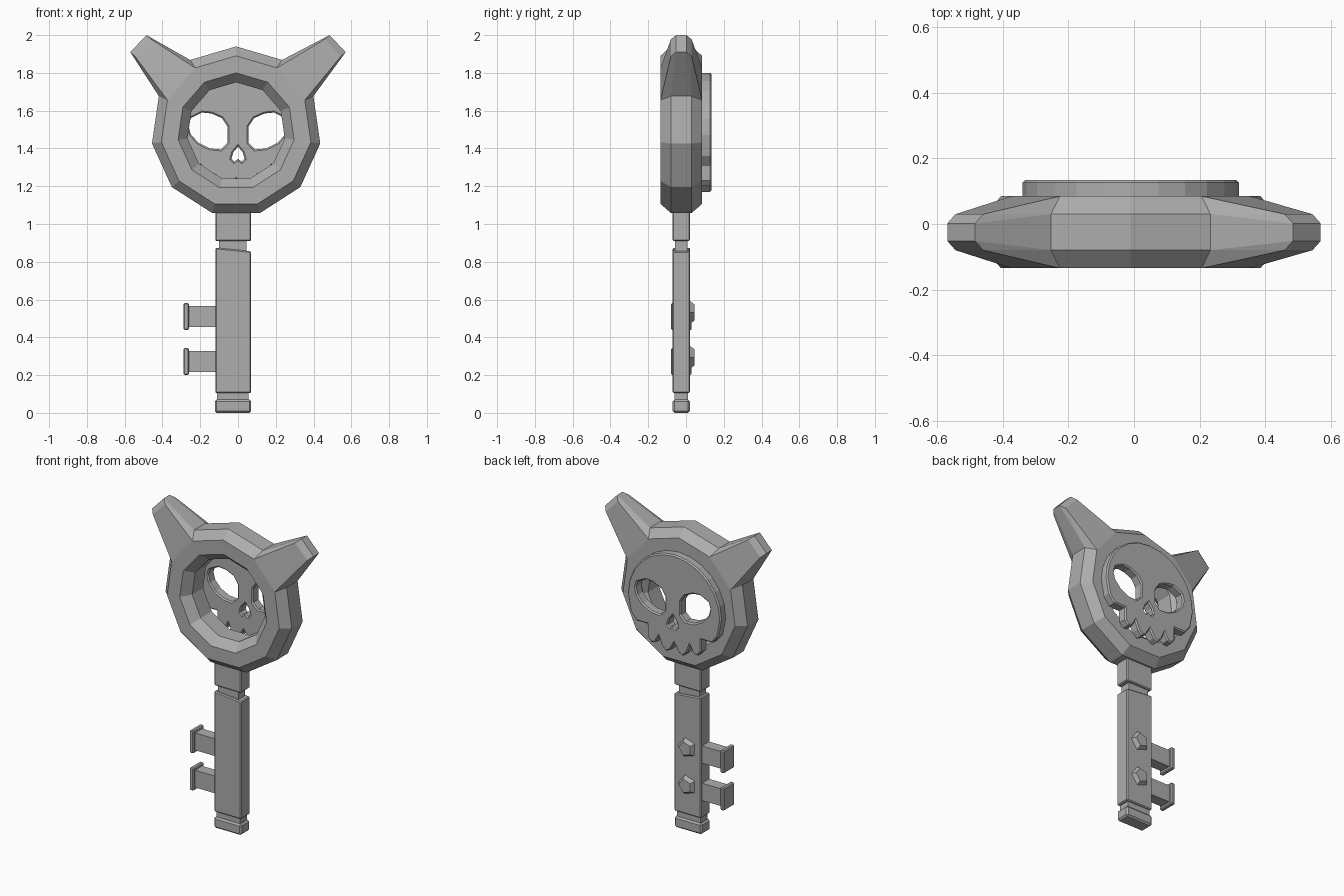
import bpy, bmesh, math
from mathutils import Vector, Matrix

if "Cube" in bpy.data.objects:
    bpy.data.objects.remove(bpy.data.objects["Cube"], do_unlink=True)

metal = bpy.data.materials.new("grey_metal")
metal.use_nodes = True
GREY = (0.42, 0.42, 0.42, 1)
metal.diffuse_color = GREY
metal.node_tree.nodes["Principled BSDF"].inputs["Base Color"].default_value = GREY

MID_Y = -0.025                     # middle plane of the key
CX, CZ = -0.01, 1.49               # centre of the bow ring
SIDES = 11


def finish(name, bm):
    bmesh.ops.recalc_face_normals(bm, faces=bm.faces)
    mesh = bpy.data.meshes.new(name)
    bm.to_mesh(mesh)
    bm.free()
    return add(name, mesh)


def add(name, mesh):
    mesh.materials.clear()
    mesh.materials.append(metal)
    obj = bpy.data.objects.new(name, mesh)
    bpy.context.collection.objects.link(obj)
    return obj


def box(name, x0, x1, z0, z1, half_y, bevel=0.006):
    bm = bmesh.new()
    size = Matrix.Diagonal((x1 - x0, 2 * half_y, z1 - z0, 1))
    place = Matrix.Translation(((x0 + x1) / 2, MID_Y, (z0 + z1) / 2))
    bmesh.ops.create_cube(bm, size=1, matrix=place @ size)
    if bevel:
        bmesh.ops.bevel(bm, geom=bm.edges[:], offset=bevel, segments=1, affect='EDGES')
    return finish(name, bm)


def ring_point(radius, y, step):
    a = math.pi / 2 - step * math.tau / SIDES
    return Vector((CX + radius * math.cos(a), MID_Y + y, CZ + radius * math.sin(a)))


# Bow ring: an octagonal section swept round eleven sides
section = [(0.45, -0.055), (0.45, 0.055), (0.40, 0.11), (0.31, 0.11),
           (0.26, 0.055), (0.26, -0.055), (0.31, -0.11), (0.40, -0.11)]
bm = bmesh.new()
loops = [[bm.verts.new(ring_point(r, y, i)) for r, y in section] for i in range(SIDES)]
for i in range(SIDES):
    a, b = loops[i], loops[(i + 1) % SIDES]
    for j in range(len(section)):
        k = (j + 1) % len(section)
        bm.faces.new((a[j], a[k], b[k], b[j]))
finish("bow_ring", bm)

# Horns: tapered hulls growing out of one side of the ring
for side, name in ((1, "left_horn"), (-1, "right_horn")):
    bm = bmesh.new()
    for s in (-1, 1):
        for step in (1, 2):
            bm.verts.new(ring_point(0.40, s * 0.11, side * step))
            bm.verts.new(ring_point(0.45, s * 0.055, side * step))
        for x, z in ((0.485, 2.0), (0.57, 1.91)):
            bm.verts.new((side * x, MID_Y + s * 0.027, z))
            bm.verts.new((side * (x - 0.025), MID_Y + s * 0.055, z - 0.022))
    bmesh.ops.convex_hull(bm, input=bm.verts[:])
    bmesh.ops.dissolve_limit(bm, angle_limit=0.03, verts=bm.verts[:], edges=bm.edges[:])
    finish(name, bm)

# Skull plate: a filled outline with eye and nose holes
half_jaw = [(0.33, 1.47), (0.31, 1.36), (0.27, 1.31), (0.19, 1.31), (0.19, 1.23),
            (0.165, 1.20), (0.135, 1.205), (0.11, 1.25), (0.09, 1.20),
            (0.06, 1.17), (0.03, 1.185)]
crown = [(0.33 * math.cos(a), 1.47 + 0.33 * math.sin(a))
         for a in [math.pi * i / 12 for i in range(1, 12)]]
outline = half_jaw[::-1] + crown + [(-x, z) for x, z in half_jaw] + [(0, 1.235)]
eye = [(0.25, 1.56), (0.19, 1.59), (0.14, 1.585), (0.085, 1.56), (0.055, 1.515),
       (0.055, 1.43), (0.09, 1.395), (0.15, 1.40), (0.21, 1.43), (0.25, 1.475), (0.262, 1.52)]
half_nose = [(0.025, 1.38), (0.035, 1.345), (0.02, 1.33)]
nose = [(0, 1.41)] + half_nose + [(0, 1.345)] + [(-x, z) for x, z in half_nose[::-1]]

curve = bpy.data.curves.new("skull_outline", 'CURVE')
curve.dimensions = '2D'
curve.fill_mode = 'BOTH'
curve.extrude = 0.0245
curve.bevel_depth = 0.008
curve.bevel_resolution = 0
curve.offset = -0.008
for points, mx, shift in ((outline, 1, CX), (eye, 1, 0), (eye, -1, 0), (nose, 1, 0)):
    spline = curve.splines.new('POLY')
    spline.points.add(len(points) - 1)
    for p, (x, z) in zip(spline.points, points):
        p.co = (mx * x + shift, z, 0, 1)
    spline.use_cyclic_u = True
helper = bpy.data.objects.new("skull_outline", curve)
bpy.context.collection.objects.link(helper)
bpy.context.view_layer.update()
graph = bpy.context.evaluated_depsgraph_get()
mesh = bpy.data.meshes.new_from_object(helper.evaluated_get(graph))
bpy.data.objects.remove(helper, do_unlink=True)
mesh.transform(Matrix.Translation((0, 0.1025, 0)) @ Matrix.Rotation(math.pi / 2, 4, 'X'))
for poly in mesh.polygons:
    poly.use_smooth = False
add("skull_plate", mesh)

# Shaft with two narrow necks
box("collar", -0.12, 0.07, 0.91, 1.08, 0.046)
box("upper_neck", -0.10, 0.045, 0.84, 0.93, 0.033, 0)
shaft = box("shaft", -0.12, 0.07, 0.105, 0.865, 0.046)
for v in shaft.data.vertices:      # slightly slanted top
    if v.co.z > 0.8:
        v.co.z -= 0.1 * (v.co.x + 0.025)
box("lower_neck", -0.11, 0.055, 0.05, 0.12, 0.035, 0)
box("end_cap", -0.123, 0.07, 0.0, 0.07, 0.046, 0.01)

# Key bits with flared ends, and a stud behind each
for name, z in (("upper", 0.51), ("lower", 0.272)):
    box(name + "_bit", -0.27, -0.10, z - 0.055, z + 0.055, 0.036, 0)
    box(name + "_bit_end", -0.288, -0.26, z - 0.072, z + 0.072, 0.054)
    bm = bmesh.new()
    place = Matrix.Translation((-0.025, 0.03, z + 0.022)) @ Matrix.Rotation(-math.pi / 2, 4, 'X')
    place = place @ Matrix.Rotation(-math.pi / 2, 4, 'Z')
    bmesh.ops.create_cone(bm, cap_ends=True, segments=5, radius1=0.068, radius2=0.045,
                          depth=0.03, matrix=place)
    finish(name + "_stud", bm)
